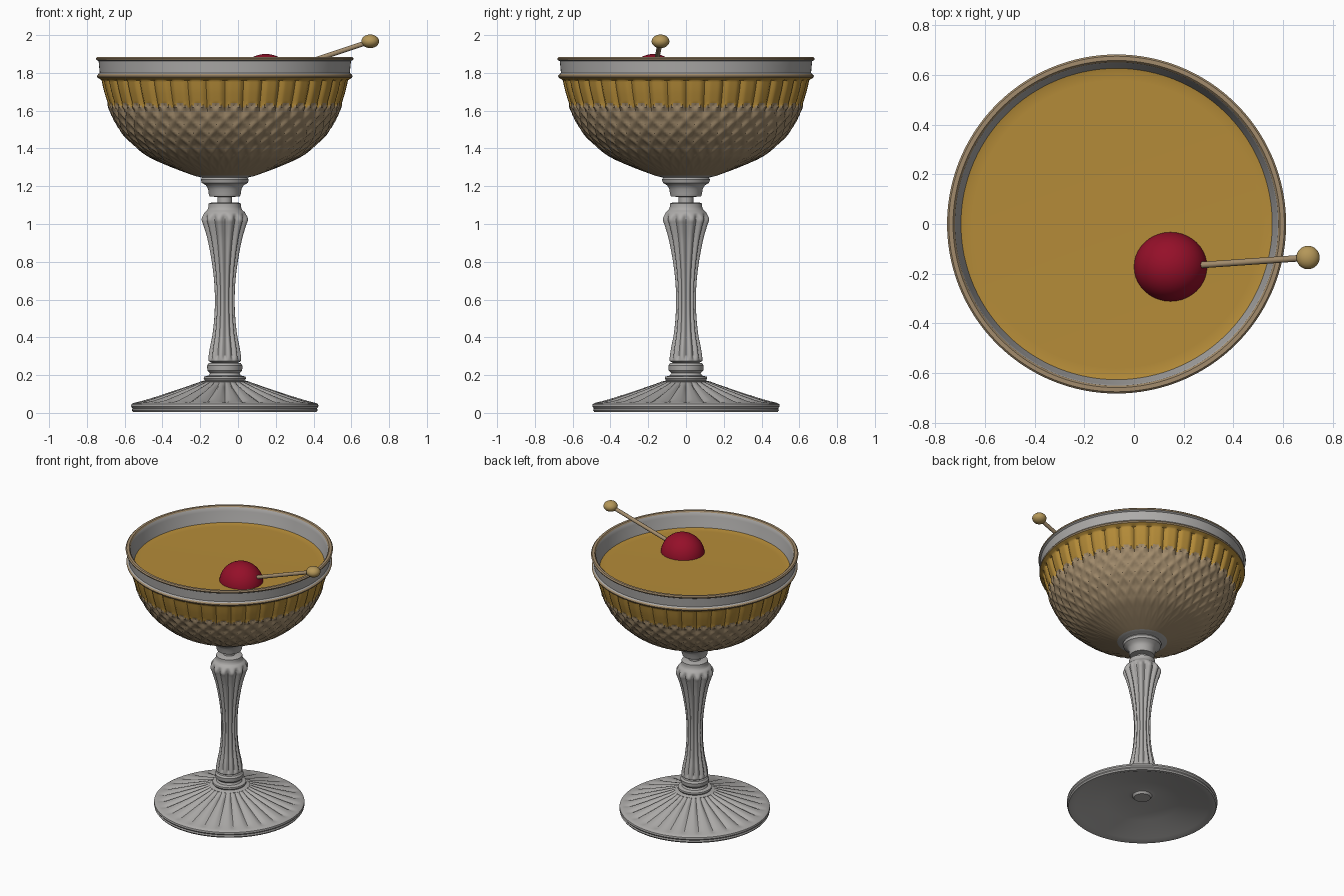
import bpy, bmesh, math
from mathutils import Vector

if "Cube" in bpy.data.objects:
    bpy.data.objects.remove(bpy.data.objects["Cube"], do_unlink=True)

AXIS_X = -0.07   # the glass stands a little left of the origin
CUTS = 40        # cut flutes and diamonds around the bowl


def material(name, rgb):
    m = bpy.data.materials.new(name)
    m.use_nodes = True
    m.diffuse_color = (*rgb, 1)
    m.node_tree.nodes["Principled BSDF"].inputs["Base Color"].default_value = (*rgb, 1)
    return m


GLASS = material("clear grey glass", (0.42, 0.41, 0.40))
TAN = material("tinted tan glass", (0.36, 0.26, 0.15))
AMBER = material("amber drink", (0.46, 0.26, 0.04))
CHERRY = material("cherry red", (0.30, 0.005, 0.022))
GOLD = material("gold pick", (0.46, 0.31, 0.10))


def curve(points, steps):
    """Smooth Catmull-Rom path through profile points."""
    p = [Vector(q) for q in [points[0], *points, points[-1]]]
    out = []
    for a, b, c, d in zip(p, p[1:], p[2:], p[3:]):
        for k in range(steps):
            t = k / steps
            out.append(0.5 * (2 * b + (c - a) * t + (2 * a - 5 * b + 4 * c - d) * t * t
                              + (3 * b - a - 3 * c + d) * t ** 3))
    return [tuple(v) for v in out] + [points[-1]]


def finish(bm, name, mats, angle=35):
    me = bpy.data.meshes.new(name)
    bm.to_mesh(me)
    bm.free()
    for m in mats:
        me.materials.append(m)
    me.polygons.foreach_set("use_smooth", [True] * len(me.polygons))
    me.set_sharp_from_angle(angle=math.radians(angle))
    ob = bpy.data.objects.new(name, me)
    bpy.context.collection.objects.link(ob)
    return ob


def lathe(name, profile, segs, mats, relief=None, paint=None, angle=35):
    """Revolve (radius, height) points; relief carves, paint picks materials."""
    bm = bmesh.new()
    rings = []
    for r, z in profile:
        ring = []
        for j in range(segs):
            a = math.tau * j / segs
            rr, zz = relief(a, r, z) if relief else (r, z)
            ring.append(bm.verts.new((AXIS_X + rr * math.cos(a), rr * math.sin(a), zz)))
        rings.append(ring)
    for i, (lo, hi) in enumerate(zip(rings, rings[1:])):
        r, z = (Vector(profile[i]) + Vector(profile[i + 1])) / 2
        for j in range(segs):
            k = (j + 1) % segs
            f = bm.faces.new((lo[j], lo[k], hi[k], hi[j]))
            if paint:
                f.material_index = paint(math.tau * (j + 0.5) / segs, r, z)
    bmesh.ops.remove_doubles(bm, verts=bm.verts, dist=1e-5)
    return finish(bm, name, mats, angle)


def to_whole(x):
    return abs(x - round(x))


# Bowl: flutes above a scalloped edge, diamond lattice below
def scallop(a):
    f = (a * CUTS / math.tau) % 1
    return 1.595 + 0.045 * math.sqrt(max(0, 1 - (2 * f - 1) ** 2))


def cut_bowl(a, r, z):
    if z > 1.76 or r < 0.14 or (r < 0.64 and z > 1.74):
        return r, z
    u = a * CUTS / math.tau
    if z > scallop(a):
        groove = max(0, 1 - to_whole(u) / 0.22)
        return r - 0.016 * groove - 0.004, z
    v = (1.64 - z) / 0.09
    d = min(to_whole(u + v), to_whole(u - v))
    depth = 0.045 * min(1, max(0, (z - 1.26) / 0.16))
    return r + 0.004 - depth * min(d, 0.3), z


def paint_bowl(a, r, z):
    if z > 1.868 or 1.772 < z < 1.795 and r > 0.65:
        return 1
    if z > 1.772 or r < 0.16 or (r < 0.64 and z > 1.74):
        return 0
    return 2 if z > scallop(a) else 1


bowl_outer = curve([(0.12, 1.245), (0.17, 1.26), (0.29, 1.305), (0.40, 1.355), (0.485, 1.42),
                    (0.55, 1.49), (0.605, 1.59), (0.64, 1.69), (0.658, 1.765)], 8)
bowl_rim = [(0.674, 1.775), (0.677, 1.784), (0.670, 1.793), (0.662, 1.80), (0.668, 1.862),
            (0.680, 1.869), (0.682, 1.877), (0.675, 1.884), (0.658, 1.884), (0.650, 1.876),
            (0.645, 1.85), (0.632, 1.80), (0.62, 1.75)]
lathe("bowl", bowl_outer + bowl_rim, CUTS * 10, [GLASS, TAN, AMBER], cut_bowl, paint_bowl)

# Drink surface, slightly raised where it meets the glass
lathe("drink", [(0.628, 1.776), (0.61, 1.771), (0.58, 1.77), (0, 1.77)], 96, [AMBER])

# Collar under the bowl and the thin neck
lathe("collar", [(0.039, 1.09), (0.039, 1.143), (0.08, 1.146), (0.085, 1.16), (0.088, 1.185),
                 (0.10, 1.205), (0.122, 1.218), (0.127, 1.235), (0.118, 1.25), (0.0, 1.26)],
      48, [GLASS])


# Stem: fluted baluster
def cut_stem(a, r, z):
    if not 0.27 < z < 1.06:
        return r, z
    fade = min(1, (z - 0.27) / 0.03, (1.06 - z) / 0.03)
    return r * (1 - 0.15 * fade * abs(math.cos(6 * a)) ** 3), z


stem = curve([(0.088, 0.275), (0.088, 0.30), (0.08, 0.35), (0.066, 0.42), (0.056, 0.52), (0.054, 0.62),
              (0.06, 0.72), (0.074, 0.82), (0.094, 0.92), (0.115, 0.99), (0.126, 1.025),
              (0.112, 1.055), (0.092, 1.075)], 5)
lathe("stem", [(0.07, 0.265)] + stem + [(0.086, 1.09), (0.086, 1.108), (0.07, 1.114), (0, 1.114)],
      144, [GLASS], cut_stem)

# Turned rings joining stem and foot
lathe("stem_rings", [(0.13, 0.15), (0.132, 0.165), (0.105, 0.172), (0.112, 0.182), (0.11, 0.192),
                     (0.085, 0.198), (0.078, 0.21), (0.092, 0.225), (0.094, 0.25), (0.085, 0.263),
                     (0, 0.268)], 48, [GLASS])


# Foot: hollow cone with radial cuts on top
def cut_foot(a, r, z):
    if z < 0.055 or r < 0.12:
        return r, z
    fade = min(1, (0.47 - r) / 0.04, (r - 0.12) / 0.05)
    groove = max(0, 1 - to_whole(a * 28 / math.tau) / 0.3)
    return r, z - 0.013 * max(0, fade) * groove


foot_top = [(0.47 - 0.34 * t / 14, 0.056 + 0.109 * (t / 14) ** 1.1) for t in range(15)]
foot_under = [(0, 0.07), (0.055, 0.07), (0.065, 0.085), (0.09, 0.092), (0.25, 0.045), (0.44, 0.014)]
foot_edge = [(0.465, 0.004), (0.485, 0.004), (0.492, 0.014), (0.488, 0.024),
             (0.496, 0.034), (0.494, 0.046), (0.484, 0.052)]
lathe("foot", foot_under + foot_edge + foot_top, 224, [GLASS], cut_foot)


# Cherry garnish on a pick
def ball(name, centre, radii, mat):
    bm = bmesh.new()
    bmesh.ops.create_uvsphere(bm, u_segments=40, v_segments=24, radius=1)
    bmesh.ops.scale(bm, vec=radii, verts=bm.verts)
    finish(bm, name, [mat]).location = centre


ball("cherry", (0.147, -0.172, 1.755), (0.148, 0.14, 0.145), CHERRY)
ball("pick_knob", (0.70, -0.135, 1.967), (0.047, 0.047, 0.036), GOLD)

start, end = Vector((0.20, -0.17, 1.80)), Vector((0.69, -0.136, 1.963))
bm = bmesh.new()
bmesh.ops.create_cone(bm, cap_ends=True, segments=20, radius1=0.013, radius2=0.013,
                      depth=(end - start).length)
pick = finish(bm, "pick", [TAN])
pick.location = (start + end) / 2
pick.rotation_mode = "QUATERNION"
pick.rotation_quaternion = (end - start).to_track_quat("Z", "Y")
